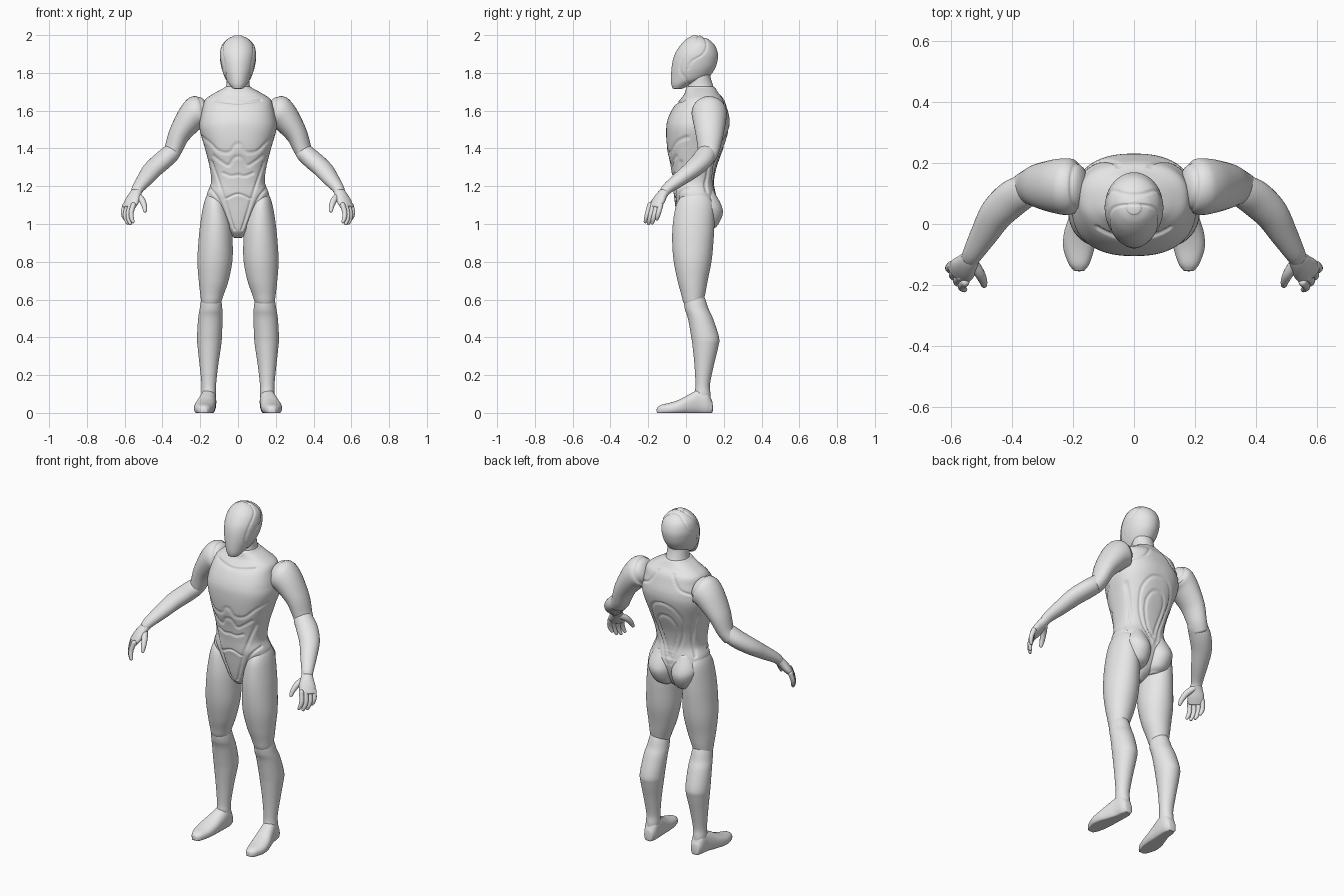
import bpy
import bmesh
import math
from mathutils import Vector, kdtree

cube = bpy.data.objects.get("Cube")
if cube:
    bpy.data.objects.remove(cube, do_unlink=True)

grey = bpy.data.materials.new("light grey")
grey.use_nodes = True
colour = (0.8, 0.8, 0.8, 1)
grey.diffuse_color = colour
grey.node_tree.nodes["Principled BSDF"].inputs["Base Color"].default_value = colour


def smooth_path(points, steps):
    """Catmull-Rom interpolation through tuples of any length."""
    result = []
    last = len(points) - 1
    for i in range(last):
        a, b = points[max(i - 1, 0)], points[i]
        c, d = points[i + 1], points[min(i + 2, last)]
        for s in range(steps):
            t = s / steps
            result.append(tuple(
                q + t * (r - p) / 2 + t * t * (p - 2.5 * q + 2 * r - w / 2)
                + t ** 3 * (3 * (q - r) + w - p) / 2
                for p, q, r, w in zip(a, b, c, d)))
    result.append(tuple(points[last]))
    return result


def rounded_end(rings, bulge):
    """Rings that close the last ring with a dome."""
    ring, before = rings[-1], rings[-2]
    centre = sum(ring, Vector()) / len(ring)
    way = (centre - sum(before, Vector()) / len(before)).normalized()
    radius = min((p - centre).length for p in ring)
    dome = []
    for k in range(1, 7):
        angle = k * math.pi / 2 / 6.5
        lift = way * radius * bulge * math.sin(angle)
        dome.append([centre + lift + (p - centre) * math.cos(angle) for p in ring])
    return dome


def skin(name, rings, bulge):
    """Cover a stack of rings with quads and close both ends."""
    head_cap = rounded_end(rings[::-1], bulge)[::-1]
    rings = head_cap + rings + rounded_end(rings, bulge)
    bm = bmesh.new()
    rows = [[bm.verts.new(p) for p in ring] for ring in rings]
    count = len(rows[0])
    for low, high in zip(rows, rows[1:]):
        for i in range(count):
            j = (i + 1) % count
            bm.faces.new((low[i], low[j], high[j], high[i]))
    bm.faces.new(rows[0])
    bm.faces.new(rows[-1])
    bmesh.ops.recalc_face_normals(bm, faces=bm.faces)
    mesh = bpy.data.meshes.new(name)
    bm.to_mesh(mesh)
    bm.free()
    mesh.shade_smooth()
    mesh.materials.append(grey)
    obj = bpy.data.objects.new(name, mesh)
    bpy.context.collection.objects.link(obj)
    return obj


def pair(name, rings, bulge=1):
    skin("left_" + name, rings, bulge)
    skin("right_" + name, [[Vector((-p.x, p.y, p.z)) for p in r] for r in rings], bulge)


def stack(sections, axis="z", sides=48, steps=6, power=2):
    """Oval rings from (position, x min, x max, other min, other max)."""
    rings = []
    for at, x0, x1, v0, v1 in smooth_path(sections, steps):
        ring = []
        for i in range(sides):
            angle = math.tau * (i + 0.5) / sides
            c, s = math.cos(angle), math.sin(angle)
            c = math.copysign(abs(c) ** (2 / power), c)
            s = math.copysign(abs(s) ** (2 / power), s)
            x = (x0 + x1) / 2 + c * (x1 - x0) / 2
            v = (v0 + v1) / 2 + s * (v1 - v0) / 2
            ring.append(Vector((x, v, at)) if axis == "z" else Vector((x, at, max(v, 0))))
        rings.append(ring)
    return rings


def tube(sections, sides=32, steps=6):
    """Oval rings along a path of (x, y, z, side radius, top radius)."""
    path = smooth_path(sections, steps)
    rings = []
    for i, (x, y, z, wide, thick) in enumerate(path):
        before = Vector(path[max(i - 1, 0)][:3])
        after = Vector(path[min(i + 1, len(path) - 1)][:3])
        way = (after - before).normalized()
        side = way.cross(Vector((0, 0, 1))).normalized()
        up = side.cross(way)
        turns = [math.tau * k / sides for k in range(sides)]
        rings.append([Vector((x, y, z)) + side * wide * math.cos(a)
                      + up * thick * math.sin(a) for a in turns])
    return rings


def engrave(obj, lines, flat, allowed, width=0.008, depth=0.006):
    """Press smooth panel lines into a surface, seen along one axis."""
    marks = [Vector((a, b, 0)) for line in lines for a, b in smooth_path(line, 40)]
    tree = kdtree.KDTree(len(marks))
    for i, mark in enumerate(marks):
        tree.insert(mark, i)
    tree.balance()
    moves = []
    for v in obj.data.vertices:
        if allowed(v):
            across = abs(v.co.x) if flat == "y" else v.co.y
            gap = tree.find(Vector((across, v.co.z, 0)))[2]
            if gap < width:
                moves.append((v, v.normal * depth * (1 - (gap / width) ** 2)))
    for v, move in moves:
        v.co -= move


# Torso and pelvis, as height, half width, front, back
body = [(.93, .025, .0, .06), (.96, .045, -.03, .1), (1, .075, -.042, .13),
        (1.06, .12, -.052, .155), (1.12, .16, -.06, .165), (1.16, .164, -.066, .158),
        (1.22, .143, -.07, .148), (1.3, .15, -.08, .162), (1.4, .175, -.1, .197),
        (1.5, .203, -.105, .226), (1.56, .2, -.095, .23), (1.62, .186, -.065, .215),
        (1.66, .172, -.03, .2), (1.69, .13, -.008, .175), (1.72, .075, .0, .155)]
torso = skin("torso", stack([(z, -w, w, f, b) for z, w, f, b in body],
                            sides=144, steps=12, power=2.4), .2)
front_lines = [
    [(0, 1.43), (.02, 1.415), (.045, 1.38), (.1, 1.385), (.15, 1.43), (.19, 1.46)],
    [(0, 1.36), (.025, 1.345), (.05, 1.31), (.09, 1.33), (.13, 1.36)],
    [(.14, 1.33), (.1, 1.22), (.07, 1.13), (.04, 1.03), (.02, .97)],
    [(0, 1.26), (.04, 1.255), (.08, 1.27)],
    [(0, 1.16), (.03, 1.15), (.07, 1.13)],
    [(.15, 1.19), (.11, 1.14), (.075, 1.06), (.05, .99)],
    [(0, 1.64), (.05, 1.645), (.12, 1.655)]]
engrave(torso, front_lines, "y", lambda v: v.normal.y < -0.15)
back_lines = [
    [(0, 1.5), (.06, 1.48), (.1, 1.41), (.085, 1.3), (.05, 1.2), (.015, 1.11)],
    [(0, 1.42), (.04, 1.4), (.06, 1.34), (.03, 1.22), (0, 1.14)],
    [(.17, 1.44), (.14, 1.35), (.12, 1.25), (.14, 1.17)],
    [(.05, 1.67), (.1, 1.6), (.17, 1.57)]]
engrave(torso, back_lines, "y", lambda v: v.normal.y > 0.15)

# Seat muscles
pair("buttock", stack([(.965, .03, .1, .05, .13), (.99, .012, .125, .04, .165),
                       (1.05, .004, .145, .04, .194), (1.1, .006, .15, .04, .187),
                       (1.17, .03, .12, .05, .15)]), .3)

# Neck
skin("neck", stack([(1.64, -.11, .11, -.01, .19), (1.69, -.08, .08, -.006, .165),
                    (1.73, -.063, .063, .01, .145), (1.78, -.06, .06, .015, .13),
                    (1.83, -.06, .06, .02, .13)]), .2)

# Head with face plate seams
skull = [(1.72, .03, -.072, -.01), (1.74, .047, -.078, .03), (1.77, .067, -.08, .11),
         (1.82, .086, -.077, .152), (1.87, .095, -.069, .168), (1.91, .095, -.054, .167),
         (1.95, .083, -.027, .15), (1.98, .055, .004, .115), (1.994, .025, .03, .08)]
head = skin("head", stack([(z, -w, w, f, b) for z, w, f, b in skull],
                          sides=96, steps=12), .22)
plate_lines = [
    [(.065, 2), (.05, 1.965), (0, 1.91), (-.025, 1.86), (-.03, 1.81), (0, 1.765), (.02, 1.73)],
    [(.09, 2), (.11, 1.95), (.09, 1.9), (.03, 1.86), (.01, 1.82)]]
engrave(head, plate_lines, "x", lambda v: True, .006, .004)

# Legs
pair("thigh", stack([(1.165, .1, .15, .02, .09), (1.15, .085, .166, -.02, .12),
                     (1.1, .06, .183, -.052, .145), (1, .035, .2, -.07, .15),
                     (.9, .028, .21, -.073, .145), (.8, .03, .215, -.065, .135),
                     (.7, .05, .208, -.045, .115), (.63, .074, .2, -.026, .102),
                     (.585, .09, .193, -.014, .09), (.56, .11, .18, .005, .075)]), .3)
pair("shin", stack([(.65, .11, .175, .01, .08), (.6, .09, .194, -.01, .103),
                    (.55, .083, .203, -.006, .12), (.5, .082, .211, .01, .143),
                    (.4, .085, .217, .028, .175), (.35, .09, .214, .035, .171),
                    (.25, .105, .203, .045, .147), (.15, .116, .193, .05, .127),
                    (.1, .117, .193, .046, .13), (.05, .12, .19, .05, .13)]), .3)
pair("foot", stack([(-.15, .16, .2, -.008, .032), (-.13, .146, .215, -.01, .043),
                    (-.08, .13, .232, -.012, .055), (-.03, .122, .23, -.012, .073),
                    (.02, .118, .215, -.012, .1), (.07, .115, .2, -.012, .125),
                    (.11, .117, .193, -.012, .12), (.135, .128, .182, -.005, .07)],
                   axis="y", power=2.3), .4)

# Arms
pair("upper_arm", tube([(.188, .122, 1.605, .075, .07), (.21, .122, 1.595, .092, .088),
                        (.25, .124, 1.56, .09, .077), (.31, .125, 1.475, .074, .058),
                        (.345, .12, 1.39, .058, .046), (.37, .11, 1.35, .05, .042)]), .5)
pair("forearm", tube([(.335, .122, 1.395, .045, .04), (.36, .107, 1.37, .055, .048),
                      (.4, .083, 1.335, .06, .049), (.45, .035, 1.29, .056, .046),
                      (.49, -.03, 1.24, .046, .039), (.525, -.09, 1.195, .035, .03),
                      (.538, -.112, 1.172, .03, .026)]), .5)

# Hands
pair("palm", tube([(.528, -.097, 1.187, .026, .022), (.545, -.125, 1.155, .035, .025),
                   (.562, -.147, 1.12, .045, .024), (.577, -.165, 1.09, .043, .018)]), .5)
fingers = {"index": (.036, .9), "middle": (.012, 1), "ring": (-.012, .97), "little": (-.036, .75)}
for finger, (shift, length) in fingers.items():
    x, y, z = .576 - .6 * shift, -.163 - .8 * shift, 1.1
    bends = [(0, 0, 0, .014), (.012, -.012, -.045, .013), (.01, -.02, -.075, .012),
             (.002, -.026, -.097, .009)]
    pair(finger + "_finger", tube([(x + a * length, y + b * length, z + c * length, r, r)
                                   for a, b, c, r in bends], sides=16))
pair("thumb", tube([(.53, -.125, 1.15, .018, .018), (.508, -.16, 1.125, .017, .017),
                    (.496, -.185, 1.095, .014, .014), (.492, -.2, 1.07, .01, .01)], sides=16))
